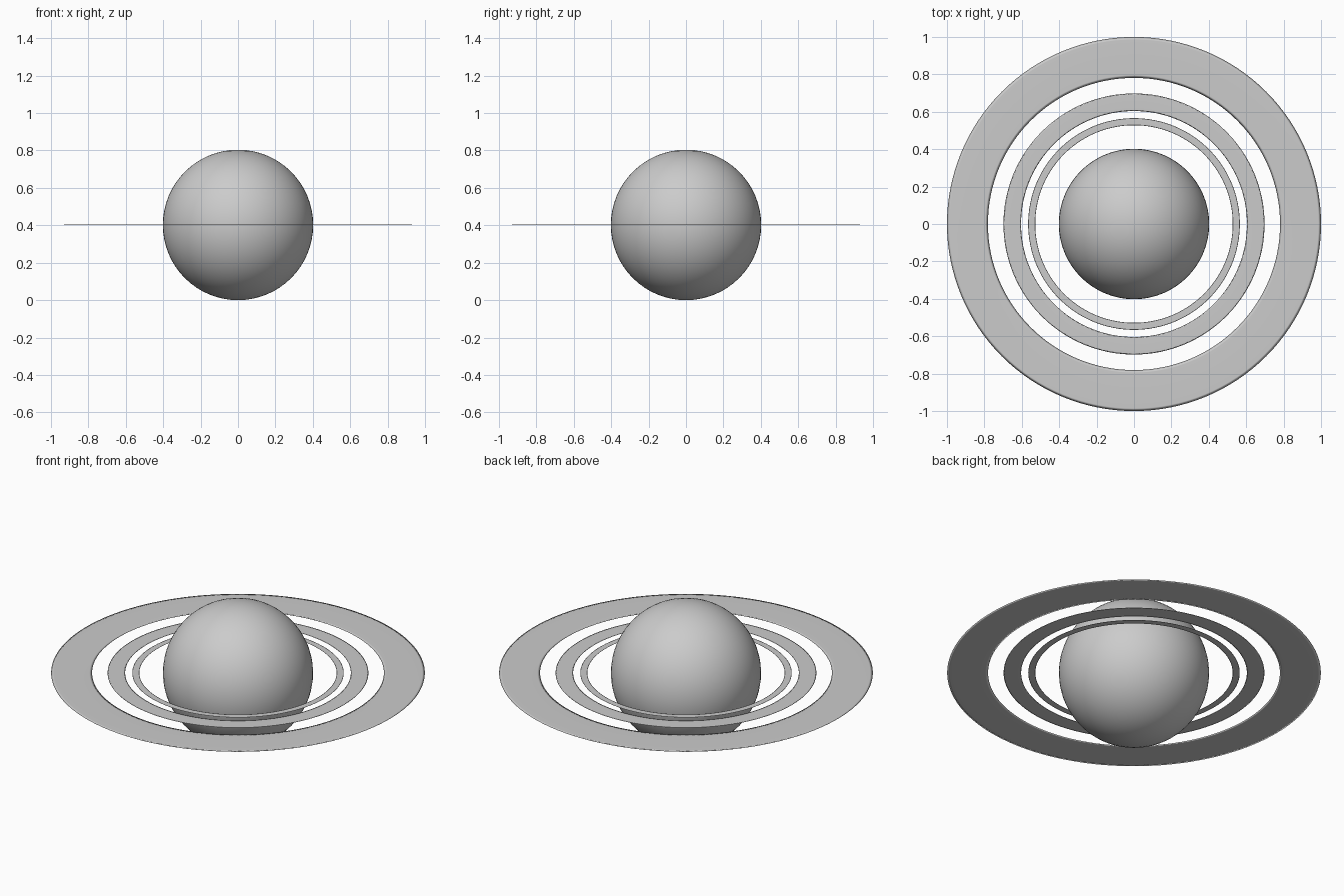
import bpy
import bmesh
from math import cos, sin, tau

cube = bpy.data.objects.get("Cube")
if cube:
    bpy.data.objects.remove(cube)

RADIUS = 0.402

grey = bpy.data.materials.new("plain grey")
grey.use_nodes = True
colour = (0.6, 0.6, 0.6, 1)
grey.diffuse_color = colour
grey.node_tree.nodes["Principled BSDF"].inputs["Base Color"].default_value = colour


def finish(bm, name):
    """Turn a bmesh into a smooth grey object centred on the planet."""
    bmesh.ops.recalc_face_normals(bm, faces=bm.faces)
    for face in bm.faces:
        face.smooth = True
    mesh = bpy.data.meshes.new(name)
    bm.to_mesh(mesh)
    bm.free()
    mesh.materials.append(grey)
    obj = bpy.data.objects.new(name, mesh)
    obj.location.z = RADIUS
    bpy.context.collection.objects.link(obj)


def flat_ring(name, inner, outer, around=128, section=12):
    """A torus squashed to a paper-thin disc with rounded rims."""
    middle, half = (inner + outer) / 2, (outer - inner) / 2
    bm = bmesh.new()
    loops = []
    for i in range(around):
        a = tau * i / around
        loop = []
        for j in range(section):
            t = tau * j / section
            r = middle + half * cos(t)
            loop.append(bm.verts.new((r * cos(a), r * sin(a), half * 0.01 * sin(t))))
        loops.append(loop)
    for i in range(around):
        this, after = loops[i], loops[(i + 1) % around]
        for j in range(section):
            k = (j + 1) % section
            bm.faces.new((this[j], after[j], after[k], this[k]))
    finish(bm, name)


# Planet
sphere = bmesh.new()
bmesh.ops.create_uvsphere(sphere, u_segments=64, v_segments=32, radius=RADIUS)
finish(sphere, "planet")

# Rings
flat_ring("inner_ring", 0.528, 0.566)
flat_ring("middle_ring", 0.604, 0.698)
flat_ring("outer_ring", 0.781, 1.0)
